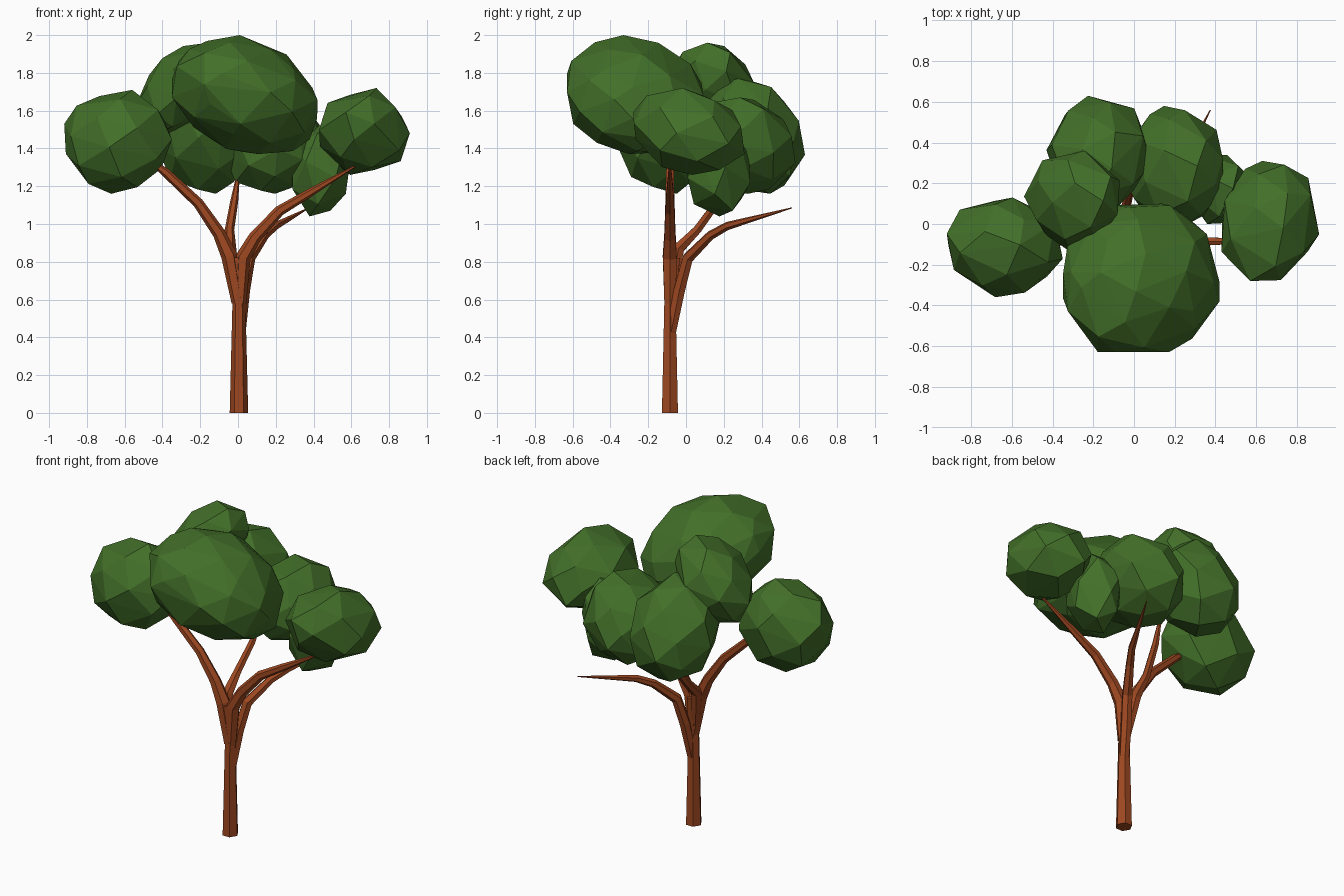
import bpy, bmesh, math, random
from mathutils import Vector, Matrix

if "Cube" in bpy.data.objects:
    bpy.data.objects.remove(bpy.data.objects["Cube"])


def material(name, rgb):
    m = bpy.data.materials.new(name)
    m.diffuse_color = (*rgb, 1)
    m.use_nodes = True
    m.node_tree.nodes["Principled BSDF"].inputs["Base Color"].default_value = m.diffuse_color
    return m


BARK = material("bark", (0.34, 0.065, 0.015))
LEAF = material("leaf", (0.055, 0.16, 0.022))


def finish(bm, name, mat):
    bmesh.ops.recalc_face_normals(bm, faces=bm.faces[:])
    me = bpy.data.meshes.new(name)
    bm.to_mesh(me)
    bm.free()
    me.materials.append(mat)
    bpy.context.collection.objects.link(bpy.data.objects.new(name, me))


def limb(name, path, sides=6):
    """Tapered faceted tube through (x, y, z, radius) points."""
    bm = bmesh.new()
    pts = [Vector(p[:3]) for p in path]
    rings = []
    for i, p in enumerate(pts):
        d = pts[min(i + 1, len(pts) - 1)] - pts[max(i - 1, 0)]
        q = Vector((0, 0, 1)).rotation_difference(d) if i else Matrix.Identity(3).to_quaternion()
        r = path[i][3]
        ring = []
        for k in range(sides):
            a = 2 * math.pi * k / sides
            ring.append(bm.verts.new(p + q @ Vector((r * math.cos(a), r * math.sin(a), 0))))
        rings.append(ring)
    for a, b in zip(rings, rings[1:]):
        for k in range(sides):
            n = (k + 1) % sides
            bm.faces.new((a[k], a[n], b[n], b[k]))
    bm.faces.new(rings[0])
    bm.faces.new(rings[-1])
    finish(bm, name, BARK)


def leaf_clump(name, lo, hi, count, lean, seed):
    """Irregular faceted ball fitted to a box; lean shears x and y with height."""
    rng = random.Random(seed)
    lo, hi = Vector(lo), Vector(hi)
    half, mid = (hi - lo) / 2, (hi + lo) / 2
    pts = []
    for i in range(count):
        z = 1 - 2 * (i + 0.5) / count
        a = i * math.pi * (3 - math.sqrt(5)) + rng.uniform(-0.2, 0.2)
        s = math.sqrt(1 - z * z)
        p = Vector((s * math.cos(a), s * math.sin(a), z)) * rng.uniform(0.95, 1.05)
        pts.append(p + Vector((lean[0] * p.z, lean[1] * p.z, 0)))
    for k in range(3):
        a, b = min(p[k] for p in pts), max(p[k] for p in pts)
        for p in pts:
            p[k] = mid[k] + (p[k] - (a + b) / 2) * 2 * half[k] / (b - a)
    bm = bmesh.new()
    for p in pts:
        bm.verts.new(p)
    bmesh.ops.convex_hull(bm, input=bm.verts[:])
    finish(bm, name, LEAF)


# Trunk and branches
Y = -0.085
limb("trunk", [(0.005, Y, 0, 0.049), (0.005, Y, 0.6, 0.034), (-0.01, Y + 0.01, 0.82, 0.05)])
limb("left_branch", [(0, Y, 0.58, 0.034), (-0.045, Y, 0.83, 0.044), (-0.1, Y, 0.95, 0.034),
                     (-0.21, Y, 1.11, 0.028), (-0.38, Y, 1.27, 0.024), (-0.52, Y, 1.38, 0.004)])
limb("right_branch", [(0.01, Y, 0.58, 0.034), (0.025, Y, 0.82, 0.042), (0.09, Y, 0.93, 0.034),
                      (0.22, Y, 1.07, 0.028), (0.38, Y, 1.165, 0.022), (0.66, Y, 1.33, 0.004)])
limb("low_back_branch", [(0.01, -0.08, 0.42, 0.03), (0.03, -0.035, 0.65, 0.034), (0.06, 0.01, 0.82, 0.032),
                         (0.14, 0.13, 0.94, 0.025), (0.2, 0.22, 0.99, 0.022), (0.375, 0.56, 1.085, 0.003)])
limb("upper_back_branch", [(-0.015, -0.08, 0.64, 0.03), (-0.045, -0.04, 0.87, 0.036), (-0.045, 0.06, 0.97, 0.025),
                           (-0.02, 0.17, 1.12, 0.021), (0.01, 0.27, 1.32, 0.004)])

# Foliage clumps: box min, box max, point count, lean
CLUMPS = {
    "left_foliage": ((-0.92, -0.36, 1.16), (-0.35, 0.13, 1.71), 28, (0, 0)),
    "front_foliage": ((-0.35, -0.63, 1.37), (0.42, 0.1, 2.0), 50, (-0.25, -0.12)),
    "right_foliage": ((0.43, -0.28, 1.26), (0.91, 0.31, 1.72), 26, (0, -0.15)),
    "upper_left_foliage": ((-0.54, -0.13, 1.47), (-0.07, 0.36, 1.96), 26, (0.4, 0)),
    "back_left_foliage": ((-0.43, 0.08, 1.16), (0.09, 0.63, 1.77), 30, (0, -0.25)),
    "back_right_foliage": ((-0.07, -0.03, 1.16), (0.44, 0.58, 1.67), 30, (0.2, 0)),
    "small_foliage": ((0.28, 0.0, 1.04), (0.59, 0.34, 1.54), 18, (0, 0)),
}
for seed, (name, (lo, hi, count, lean)) in enumerate(CLUMPS.items()):
    leaf_clump(name, lo, hi, count, lean, seed)
